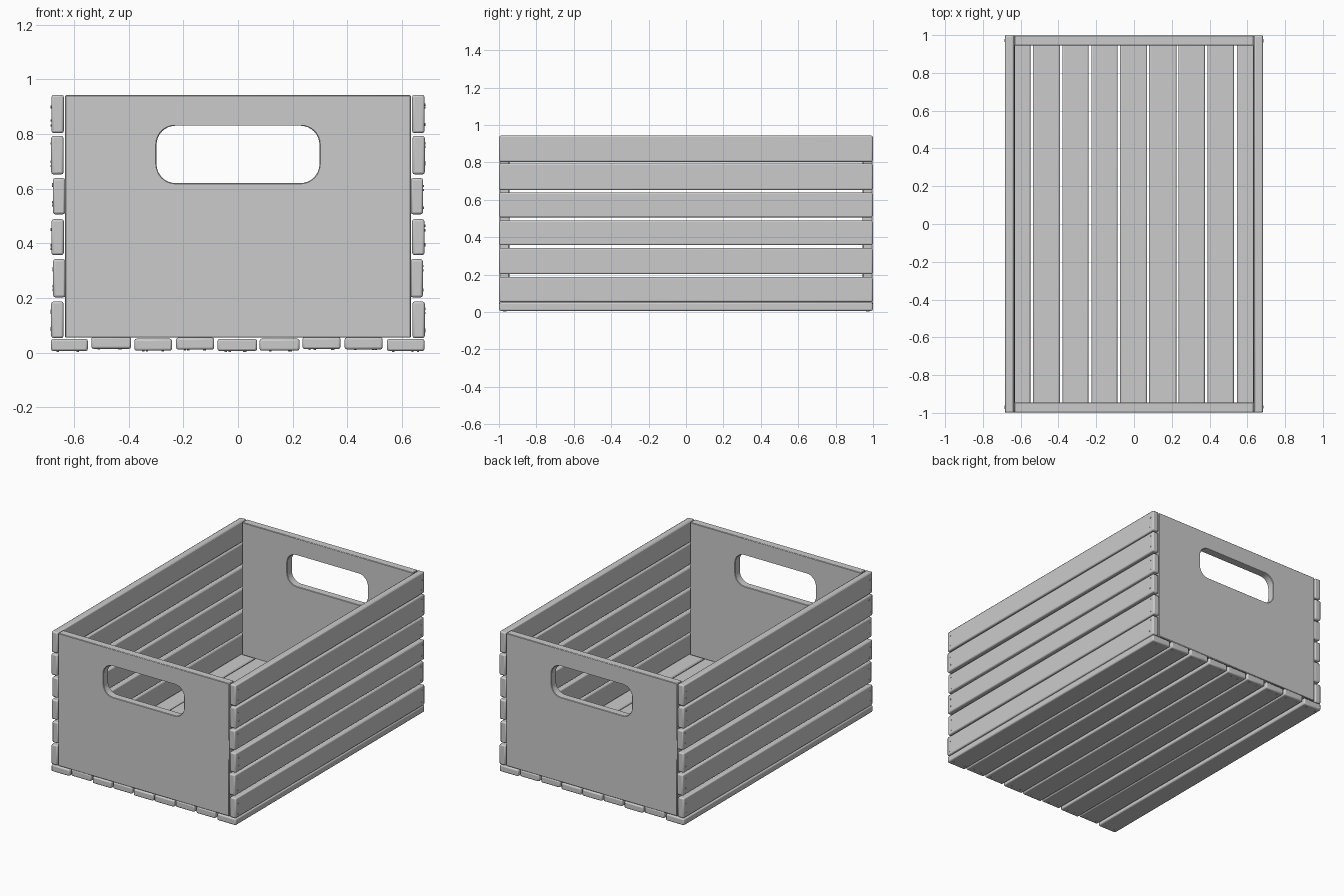
import bpy, bmesh, math, random
from mathutils import Matrix, Vector

if "Cube" in bpy.data.objects:
    bpy.data.objects.remove(bpy.data.objects["Cube"])

random.seed(4)


def finish(name, bm, bevel=0.0, segments=2):
    bmesh.ops.recalc_face_normals(bm, faces=bm.faces[:])
    mesh = bpy.data.meshes.new(name)
    bm.to_mesh(mesh)
    bm.free()
    obj = bpy.data.objects.new(name, mesh)
    bpy.context.collection.objects.link(obj)
    bpy.context.view_layer.objects.active = obj
    for o in bpy.context.selected_objects:
        o.select_set(False)
    obj.select_set(True)
    if bevel:
        mod = obj.modifiers.new("soft_edges", 'BEVEL')
        mod.width = bevel
        mod.segments = segments
        mod.limit_method = 'ANGLE'
        mod.angle_limit = math.radians(50)
    bpy.ops.object.shade_smooth_by_angle(angle=math.radians(40))
    return obj


def slat(name, x0, x1, z0, z1):
    bm = bmesh.new()
    bmesh.ops.create_cube(bm, size=1)
    bmesh.ops.scale(bm, vec=(x1 - x0, 1.998, z1 - z0), verts=bm.verts)
    bmesh.ops.translate(bm, vec=((x0 + x1) / 2, 0, (z0 + z1) / 2), verts=bm.verts)
    return finish(name, bm, 0.008)


def loop(bm, half_w, z0, z1, r, y):
    # rounded rectangle in the xz plane (square corners when r is 0)
    pts = []
    n = 8 if r else 0
    corners = [(half_w - r, z1 - r), (r - half_w, z1 - r),
               (r - half_w, z0 + r), (half_w - r, z0 + r)]
    for i, (cx, cz) in enumerate(corners):
        for k in range(n + 1):
            a = math.pi / 2 * (i + (k / n if n else 0))
            pts.append((cx + r * math.cos(a), y, cz + r * math.sin(a)))
    vs = [bm.verts.new(p) for p in pts]
    return [bm.edges.new((vs[i], vs[(i + 1) % len(vs)])) for i in range(len(vs))]


# end panels with hand holes
def end_panel(name, y):
    bm = bmesh.new()
    edges = loop(bm, 0.632, 0.055, 0.942, 0, y)
    edges += loop(bm, 0.298, 0.62, 0.83, 0.07, y)
    bmesh.ops.triangle_fill(bm, edges=edges, use_beauty=True, normal=(0, -1, 0))
    ret = bmesh.ops.extrude_face_region(bm, geom=bm.faces[:])
    verts = [g for g in ret["geom"] if isinstance(g, bmesh.types.BMVert)]
    bmesh.ops.translate(bm, vec=(0, 0.052, 0), verts=verts)
    return finish(name, bm, 0.003, 1)


end_panel("front_panel", -0.997)
end_panel("back_panel", 0.945)

# side slats: z range and inner x
side = [(0.053, 0.187, 0.638), (0.202, 0.342, 0.631), (0.357, 0.488, 0.637),
        (0.506, 0.638, 0.632), (0.652, 0.793, 0.638), (0.803, 0.943, 0.637)]
nails = []
for s, label in ((1, "right"), (-1, "left")):
    for i, (z0, z1, x) in enumerate(side):
        a, b = sorted((s * x, s * (x + 0.045)))
        slat(f"{label}_slat_{i + 1}", a, b, z0, z1)
        for y in (-0.97, 0.97):
            for t in (0.25, 0.75):
                nails.append((Vector((s * (x + 0.045), y, z0 + (z1 - z0) * t)), 'Y'))

# floor slats: x range and bottom z
floor = [(-0.684, -0.549, 0.006), (-0.536, -0.391, 0.014), (-0.379, -0.241, 0.007),
         (-0.226, -0.087, 0.011), (-0.075, 0.070, 0.006), (0.079, 0.225, 0.007),
         (0.236, 0.375, 0.013), (0.390, 0.529, 0.012), (0.544, 0.682, 0.006)]
for i, (x0, x1, z) in enumerate(floor):
    slat(f"floor_slat_{i + 1}", x0, x1, z, z + 0.044)
    for y in (-0.97, 0.97):
        for t in (0.25, 0.75):
            nails.append((Vector((x0 + (x1 - x0) * t, y, z)), 'X'))

# nail heads
bm = bmesh.new()
for pos, axis in nails:
    jitter = Vector((0, random.uniform(-0.006, 0.006), 0))
    along = Vector((0, 0, 1) if axis == 'Y' else (1, 0, 0))
    jitter += along * random.uniform(-0.012, 0.012)
    rot = Matrix.Rotation(math.pi / 2, 4, 'Y') if axis == 'Y' else Matrix()
    bmesh.ops.create_cone(bm, cap_ends=True, segments=8, radius1=0.004, radius2=0.004,
                          depth=0.006, matrix=Matrix.Translation(pos + jitter) @ rot)
finish("nail_heads", bm)
